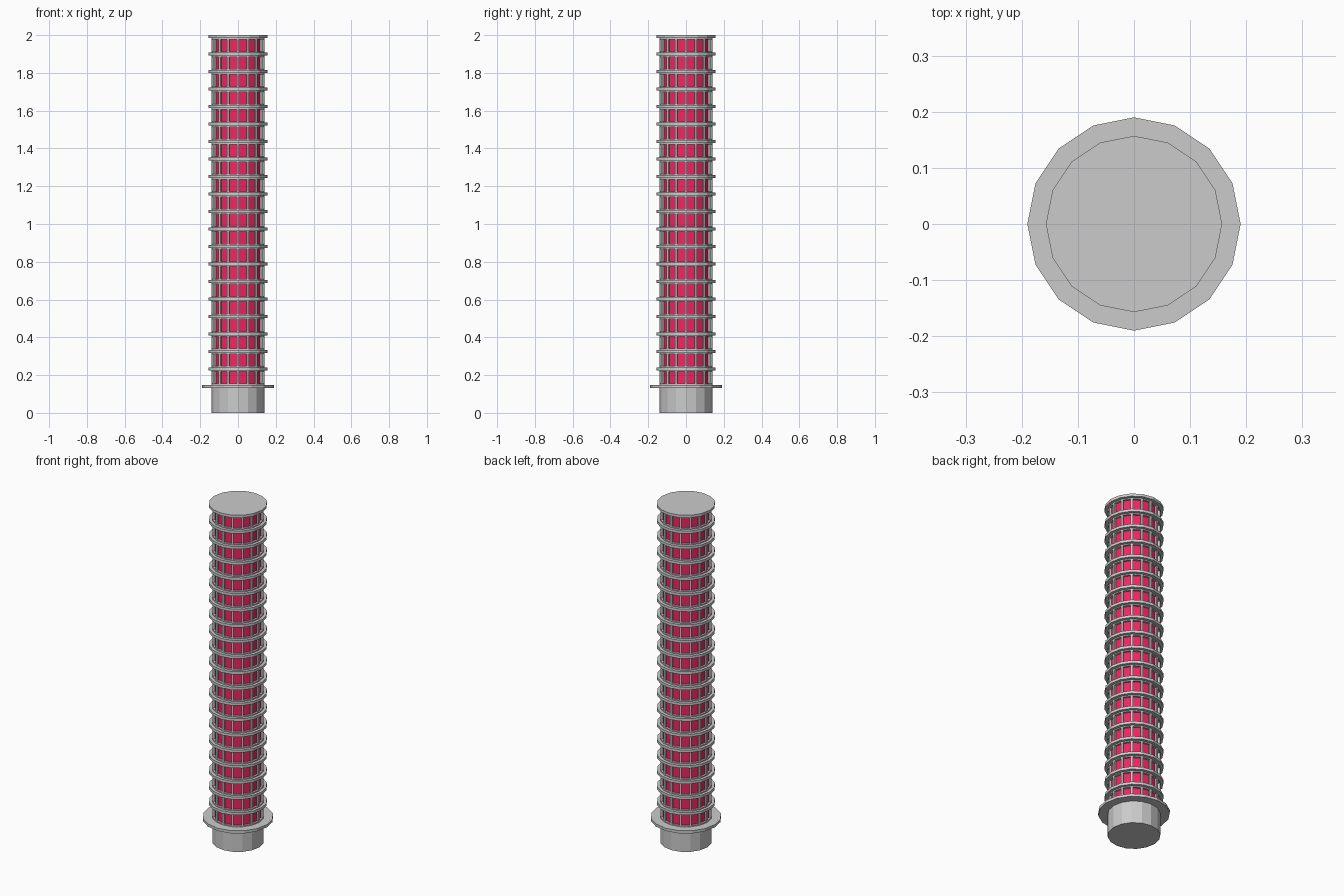
import bpy, bmesh
from mathutils import Matrix

if "Cube" in bpy.data.objects:
    bpy.data.objects.remove(bpy.data.objects["Cube"])

SIDES = 16
FLOORS = 20
SLAB = 0.016          # slab thickness
DECK_TOP = 0.148      # top of the wide deck
PITCH = (2.0 - DECK_TOP) / FLOORS

red = bpy.data.materials.new("window_red")
red.diffuse_color = (0.85, 0.02, 0.12, 1)
red.use_nodes = True
red.node_tree.nodes["Principled BSDF"].inputs["Base Color"].default_value = red.diffuse_color


def drum(bm, radius, z0, z1, caps=True):
    """16-sided drum with a corner on the x axis."""
    bmesh.ops.create_cone(bm, cap_ends=caps, segments=SIDES,
                          radius1=radius, radius2=radius, depth=z1 - z0,
                          matrix=Matrix.Translation((0, 0, (z0 + z1) / 2)))


def finish(bm, name):
    mesh = bpy.data.meshes.new(name)
    bm.to_mesh(mesh)
    bm.free()
    ob = bpy.data.objects.new(name, mesh)
    bpy.context.collection.objects.link(ob)
    return ob


def stack(ob):
    """Repeat one storey up the tower."""
    mod = ob.modifiers.new("storeys", 'ARRAY')
    mod.count = FLOORS
    mod.use_relative_offset = False
    mod.use_constant_offset = True
    mod.constant_offset_displace = (0, 0, PITCH)


# plain base and wide deck
bm = bmesh.new()
drum(bm, 0.14, 0, DECK_TOP - SLAB)
finish(bm, "base")
bm = bmesh.new()
drum(bm, 0.19, DECK_TOP - SLAB, DECK_TOP)
finish(bm, "deck")

# storey wall with one recessed red window per side
bm = bmesh.new()
drum(bm, 0.14, DECK_TOP, DECK_TOP + PITCH - SLAB, caps=False)
windows = bm.faces[:]
bmesh.ops.recalc_face_normals(bm, faces=windows)
if windows[0].normal.dot(windows[0].calc_center_median().xy.to_3d()) < 0:
    bmesh.ops.reverse_faces(bm, faces=windows)
bmesh.ops.inset_individual(bm, faces=windows, thickness=0.009, depth=0)
bmesh.ops.inset_individual(bm, faces=windows, thickness=0, depth=-0.012)
for f in windows:
    f.material_index = 1
wall = finish(bm, "storey_walls")
wall.data.materials.append(None)
wall.data.materials.append(red)
stack(wall)

# projecting slab above each storey
bm = bmesh.new()
drum(bm, 0.157, DECK_TOP + PITCH - SLAB, DECK_TOP + PITCH)
stack(finish(bm, "floor_slabs"))
